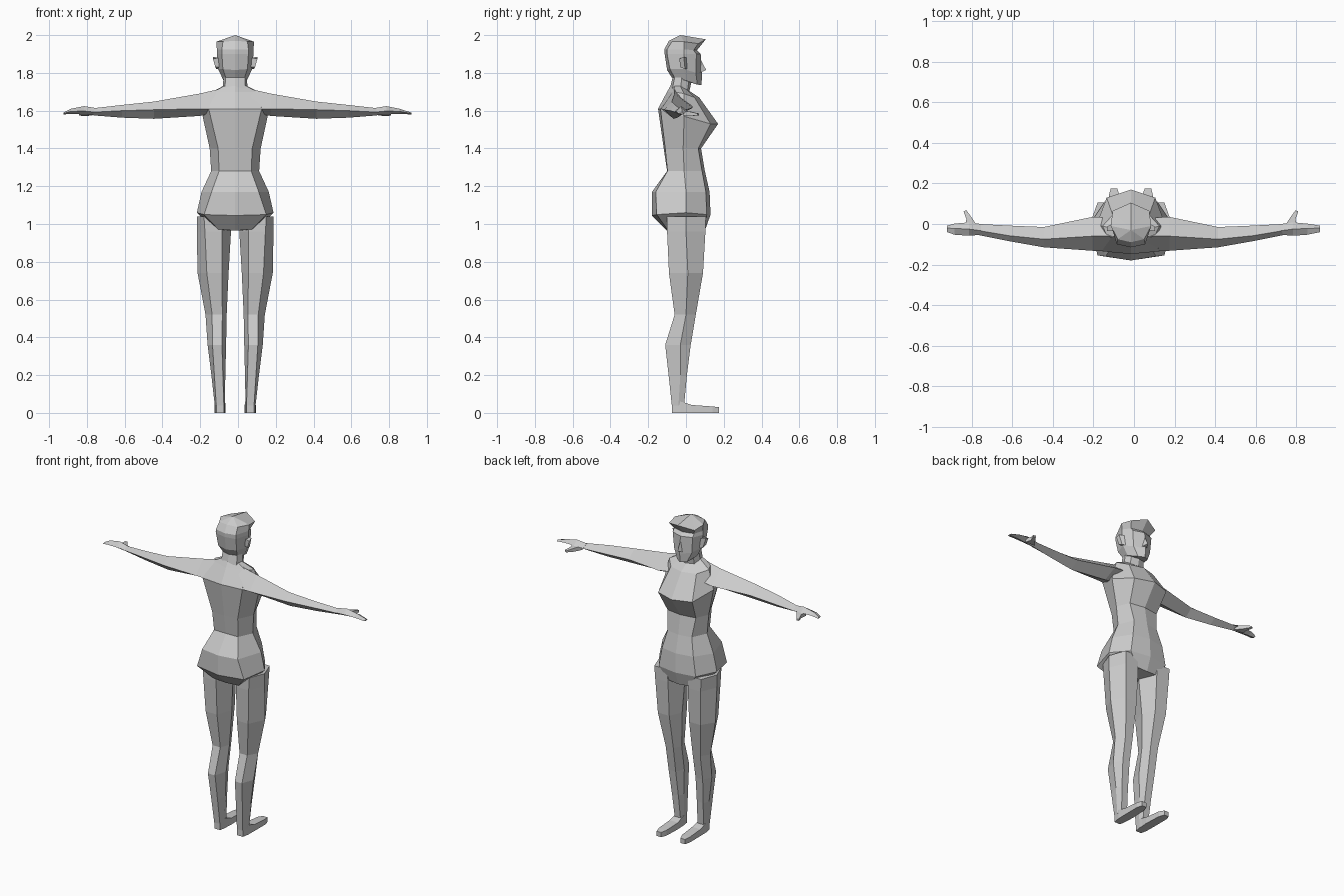
import bpy, bmesh
from mathutils import Vector

CX = -0.015  # body centre line

skin = bpy.data.materials.new("plain_grey")
skin.diffuse_color = (0.6, 0.6, 0.6, 1)


def loft(name, rings, side=1):
    """Skin a list of equal-length point rings, capping both ends."""
    bm = bmesh.new()
    rows = [[bm.verts.new((CX + side * x, y, z)) for x, y, z in r] for r in rings]
    n = len(rows[0])
    for a, b in zip(rows, rows[1:]):
        for i in range(n):
            j = (i + 1) % n
            bm.faces.new((a[i], a[j], b[j], b[i]))
    bm.faces.new(rows[0])
    bm.faces.new(rows[-1])
    bmesh.ops.remove_doubles(bm, verts=bm.verts, dist=0.0005)
    bmesh.ops.recalc_face_normals(bm, faces=bm.faces)
    me = bpy.data.meshes.new(name)
    bm.to_mesh(me)
    bm.free()
    me.materials.append(skin)
    ob = bpy.data.objects.new(name, me)
    bpy.context.collection.objects.link(ob)
    return ob


def full(half):
    """Mirror a half ring that runs from back centre to front centre."""
    return half + [(-x, y, z) for x, y, z in half[-2:0:-1]]


# Torso: back centre, back corner, side, front corner, front centre
loft("torso", [full(r) for r in [
    [(0, -.10, .965), (.09, -.10, .972), (.11, 0, .97), (.07, .095, .97), (0, .10, .965)],
    [(0, -.18, 1.045), (.165, -.155, 1.05), (.203, 0, 1.06), (.13, .11, 1.05), (0, .13, 1.05)],
    [(0, -.18, 1.17), (.125, -.16, 1.17), (.178, 0, 1.17), (.11, .105, 1.17), (0, .125, 1.17)],
    [(0, -.10, 1.28), (.085, -.098, 1.28), (.127, -.01, 1.28), (.085, .085, 1.28), (0, .10, 1.28)],
    [(0, -.118, 1.40), (.09, -.11, 1.40), (.135, -.015, 1.40), (.10, .065, 1.40), (0, .08, 1.40)],
    [(0, -.148, 1.61), (.14, -.135, 1.61), (.172, -.01, 1.57), (.12, .13, 1.53), (0, .17, 1.53)],
    [(0, -.10, 1.70), (.115, -.065, 1.70), (.14, -.01, 1.69), (.09, .045, 1.67), (0, .07, 1.67)],
    [(0, -.08, 1.735), (.06, -.06, 1.73), (.065, -.03, 1.73), (.05, 0, 1.715), (0, .01, 1.71)],
]])

# Neck
loft("neck", [full(r) for r in [
    [(0, -.09, 1.70), (.055, -.075, 1.70), (.067, -.03, 1.70), (.05, .005, 1.69), (0, .015, 1.69)],
    [(0, -.065, 1.80), (.05, -.055, 1.80), (.06, -.02, 1.80), (.045, .02, 1.79), (0, .035, 1.78)],
]])

# Head, with the fringe overhanging the forehead
loft("head", [full(r) for r in [
    [(0, -.075, 1.775), (.05, -.06, 1.775), (.062, 0, 1.76), (.035, .06, 1.738), (0, .082, 1.735)],
    [(0, -.10, 1.815), (.065, -.085, 1.82), (.09, -.01, 1.82), (.062, .052, 1.80), (0, .085, 1.79)],
    [(0, -.113, 1.90), (.07, -.10, 1.90), (.097, -.01, 1.90), (.07, .055, 1.90), (0, .078, 1.90)],
    [(0, -.115, 1.925), (.07, -.10, 1.925), (.097, -.01, 1.925), (.07, .04, 1.92), (0, .058, 1.92)],
    [(0, -.09, 1.97), (.065, -.075, 1.965), (.10, -.01, 1.965), (.09, .065, 1.955), (0, .105, 1.978)],
    [(0, -.03, 2.0)] * 5,
]])

# Nose
loft("nose", [
    [(0, .07, 1.885), (.005, .07, 1.88), (-.005, .07, 1.88)],
    [(0, .107, 1.815), (.02, .07, 1.80), (-.02, .07, 1.80)],
])


def leg_ring(z, inner, back_in, back_out, outer, yb, ym, yf):
    return [(inner, ym, z), (back_in, yb, z), (back_out, yb, z),
            (outer, ym, z), (back_out, yf, z), (back_in, yf, z)]


def diamond(x, front, top, back, bottom):
    return [(x, *front), (x, *top), (x, *back), (x, *bottom)]


for word, s, tip in (("left", -1, .908), ("right", 1, .933)):
    # Leg
    loft(word + "_leg", [
        leg_ring(1.04, .022, .075, .165, .203, -.10, .0, .105),
        leg_ring(.96, .022, .07, .16, .203, -.10, .0, .103),
        leg_ring(.74, .035, .07, .15, .199, -.09, .01, .09),
        leg_ring(.52, .045, .068, .122, .157, -.06, .0, .052),
        leg_ring(.36, .048, .07, .12, .146, -.11, -.03, .025),
        leg_ring(.20, .052, .065, .11, .126, -.092, -.03, .005),
        leg_ring(.04, .055, .06, .10, .108, -.075, -.04, -.01),
    ], s)

    # Foot: heel, instep, ball, toe
    loft(word + "_foot", [
        [(a, y, 0), (b, y, 0), (b, y, h), (a, y, h)] for y, a, b, h in
        ((-.073, .06, .10, .06), (-.03, .053, .108, .06), (-.01, .053, .108, .055),
         (.03, .05, .109, .042), (.14, .055, .109, .034), (.175, .068, .10, .03))
    ], s)

    # Arm: front, top, back and bottom corners of each section
    loft(word + "_arm", [
        diamond(.08, (.03, 1.63), (-.06, 1.715), (-.135, 1.61), (-.05, 1.59)),
        diamond(.19, (.035, 1.615), (-.06, 1.69), (-.132, 1.61), (-.05, 1.572)),
        diamond(.43, (-.015, 1.60), (-.075, 1.648), (-.115, 1.605), (-.065, 1.557)),
        diamond(.60, (-.008, 1.595), (-.058, 1.63), (-.085, 1.60), (-.045, 1.563)),
        diamond(.75, (0, 1.592), (-.033, 1.613), (-.055, 1.592), (-.03, 1.575)),
    ], s)

    # Hand and thumb
    loft(word + "_hand", [
        diamond(.74, (0, 1.592), (-.033, 1.614), (-.053, 1.592), (-.03, 1.575)),
        diamond(.80, (.008, 1.598), (-.025, 1.624), (-.058, 1.598), (-.03, 1.58)),
        diamond(.87, (.002, 1.596), (-.022, 1.61), (-.053, 1.596), (-.025, 1.583)),
        diamond(tip, (-.008, 1.585), (-.02, 1.59), (-.04, 1.585), (-.02, 1.58)),
    ], s)
    loft(word + "_thumb", [
        [(.755, -.015, 1.60), (.82, -.015, 1.60), (.82, -.015, 1.575), (.755, -.015, 1.575)],
        [(.785, .03, 1.594), (.812, .024, 1.594), (.812, .024, 1.572), (.785, .03, 1.572)],
        [(.812, .068, 1.585), (.826, .062, 1.585), (.826, .062, 1.575), (.812, .068, 1.575)],
    ], s)

    # Ear
    loft(word + "_ear", [
        [(.085, .005, 1.82), (.085, .005, 1.88), (.085, -.03, 1.88), (.085, -.03, 1.83)],
        [(.10, -.005, 1.82), (.118, -.012, 1.885), (.118, -.035, 1.875), (.105, -.03, 1.83)],
    ], s)
